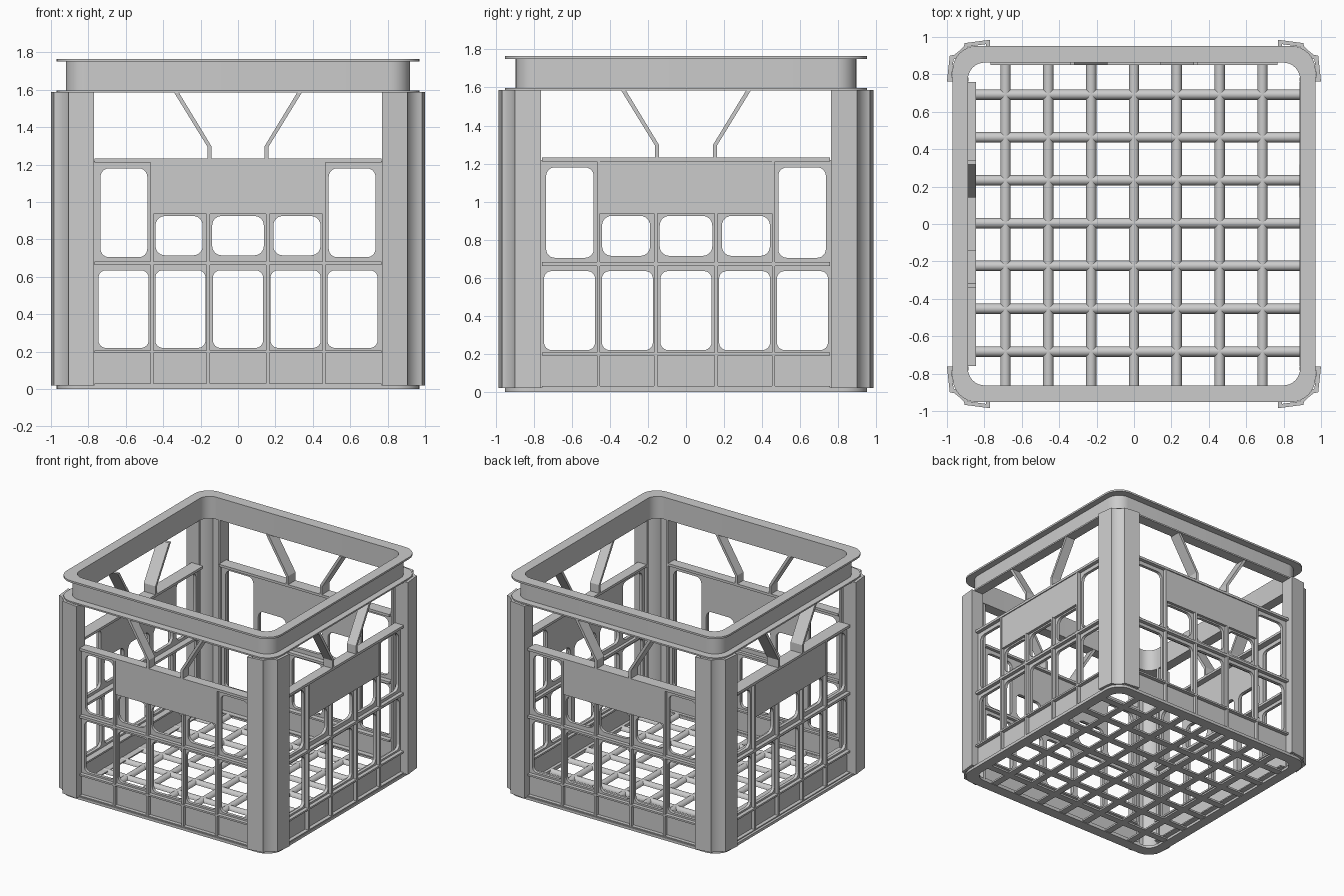
import bpy, bmesh, math
from mathutils import Matrix, Vector

if "Cube" in bpy.data.objects:
    bpy.data.objects.remove(bpy.data.objects["Cube"])


def plate(name, loops, lo, hi, mat=Matrix(), smooth=30):
    """Fill 2D loops (inner loops become holes) and extrude from lo to hi."""
    cu = bpy.data.curves.new(name, 'CURVE')
    cu.dimensions = '2D'
    cu.fill_mode = 'BOTH'
    cu.extrude = (hi - lo) / 2
    for pts in loops:
        s = cu.splines.new('POLY')
        s.points.add(len(pts) - 1)
        for p, (x, y) in zip(s.points, pts):
            p.co = (x, y, 0, 1)
        s.use_cyclic_u = True
    tmp = bpy.data.objects.new(name + "_tmp", cu)
    bpy.context.collection.objects.link(tmp)
    dg = bpy.context.evaluated_depsgraph_get()
    me = bpy.data.meshes.new_from_object(tmp.evaluated_get(dg))
    bpy.data.objects.remove(tmp)
    me.transform(mat @ Matrix.Translation((0, 0, (lo + hi) / 2)))
    bm = bmesh.new()
    bm.from_mesh(me)
    bmesh.ops.remove_doubles(bm, verts=bm.verts, dist=1e-4)
    bmesh.ops.recalc_face_normals(bm, faces=bm.faces)
    bm.to_mesh(me)
    bm.free()
    me.name = name
    ob = bpy.data.objects.new(name, me)
    bpy.context.collection.objects.link(ob)
    bpy.ops.object.select_all(action='DESELECT')
    ob.select_set(True)
    bpy.context.view_layer.objects.active = ob
    bpy.ops.object.shade_smooth_by_angle(angle=math.radians(smooth))
    return ob


def rect(x0, x1, y0, y1, r=0.0, n=6):
    """Rectangle, optionally with rounded corners."""
    if r == 0:
        return [(x0, y0), (x1, y0), (x1, y1), (x0, y1)]
    pts = []
    for i, (cx, cy) in enumerate([(x1 - r, y1 - r), (x0 + r, y1 - r),
                                  (x0 + r, y0 + r), (x1 - r, y0 + r)]):
        for k in range(n + 1):
            a = math.pi / 2 * (i + k / n)
            pts.append((cx + r * math.cos(a), cy + r * math.sin(a)))
    return pts


def ring(name, ox, oy, orad, ix, iy, irad, lo, hi):
    plate(name, [rect(-ox, ox, -oy, oy, orad, 8), rect(-ix, ix, -iy, iy, irad, 8)], lo, hi)


# top rim: upright band with an outward flange above and below
ring("rim_band", 0.92, 0.895, 0.11, 0.888, 0.863, 0.09, 1.59, 1.755)
ring("rim_top_flange", 0.97, 0.952, 0.13, 0.888, 0.863, 0.09, 1.75, 1.765)
ring("rim_lower_flange", 0.97, 0.952, 0.13, 0.888, 0.863, 0.09, 1.585, 1.597)

# base frame
ring("base_frame", 0.97, 0.952, 0.13, 0.888, 0.863, 0.09, 0.0, 0.022)

# floor grid of half-round bars
bar = [(0.028 * math.cos(math.pi * k / 8), 0.004 + 0.03 * math.sin(math.pi * k / 8))
       for k in range(9)]
along_x = Matrix(((0, 0, 1, 0), (1, 0, 0, 0), (0, 1, 0, 0), (0, 0, 0, 1)))
along_y = Matrix.Rotation(math.pi / 2, 4, 'Z') @ along_x
for i in range(-3, 4):
    shift = Vector((0, 0.229 * i + 0.005, 0))
    plate("floor_bar_x", [bar], -0.9, 0.9, Matrix.Translation(shift) @ along_x, 40)
    shift = Vector((0.229 * i, 0, 0))
    plate("floor_bar_y", [bar], -0.88, 0.88, Matrix.Translation(shift) @ along_y, 40)

# corner posts: folded channel with a recessed corner
post = [(0.77, 0.87), (0.77, 0.985), (0.905, 0.967), (0.910, 0.950), (0.935, 0.925),
        (0.960, 0.905), (0.985, 0.900), (1.0, 0.762), (0.885, 0.762),
        (0.885, 0.782), (0.975, 0.782), (0.965, 0.880), (0.945, 0.885),
        (0.895, 0.932), (0.888, 0.948), (0.79, 0.962), (0.79, 0.87)]
for sx, sy, tag in [(1, -1, "front_right"), (-1, -1, "front_left"),
                    (1, 1, "back_right"), (-1, 1, "back_left")]:
    plate("corner_post_" + tag, [[(sx * x, sy * y) for x, y in post]], 0.02, 1.588)

# side walls: local x along the wall, local y up, local z outward
windows = [rect(x - 0.134, x + 0.134, 0.22, 0.635, 0.04) for x in (-0.612, -0.308, 0, 0.308, 0.612)]
windows += [rect(x - w, x + w, 0.715, 0.925, 0.05) for x, w in ((-0.315, 0.126), (0, 0.138), (0.315, 0.126))]
windows += [rect(x - 0.125, x + 0.125, 0.705, 1.18, 0.045) for x in (-0.61, 0.61)]
strut = [(0.143, 1.225), (0.163, 1.225), (0.163, 1.295), (0.343, 1.588),
         (0.318, 1.588), (0.143, 1.30)]
upright = Matrix(((1, 0, 0, 0), (0, 0, -1, 0), (0, 1, 0, 0), (0, 0, 0, 1)))
for k, (side, inner, outer) in enumerate([("front", 0.865, 0.945), ("right", 0.885, 0.965),
                                          ("back", 0.850, 0.945), ("left", 0.845, 0.950)]):
    m = Matrix.Rotation(k * math.pi / 2, 4, 'Z') @ upright
    w = 0.768 if k % 2 == 0 else 0.758
    mid = outer - 0.055
    # pierced sheet
    plate(side + "_wall_sheet", [rect(-w - 0.01, w + 0.01, 0.02, 1.22)] + windows, mid, mid + 0.025, m)
    # rails
    rails = [rect(-w, w, z0, z1) for z0, z1 in ((0.02, 0.03), (0.192, 0.206), (0.662, 0.682), (1.212, 1.232))]
    plate(side + "_rails", rails, inner, outer, m)
    # vertical ribs, the inner pair stopping below the panel
    ribs = [rect(x - 0.009, x + 0.009, 0.02, top)
            for x, top in ((-0.46, 1.22), (-0.16, 0.94), (0.16, 0.94), (0.46, 1.22))]
    plate(side + "_ribs", ribs, mid, outer - 0.002, m)
    # solid hand panel
    plate(side + "_panel", [rect(-0.458, 0.458, 0.937, 1.214)], mid + 0.02, outer - 0.008, m)
    # bent struts up to the rim
    plate(side + "_struts", [strut, [(-x, z) for x, z in strut]], inner, outer, m)
